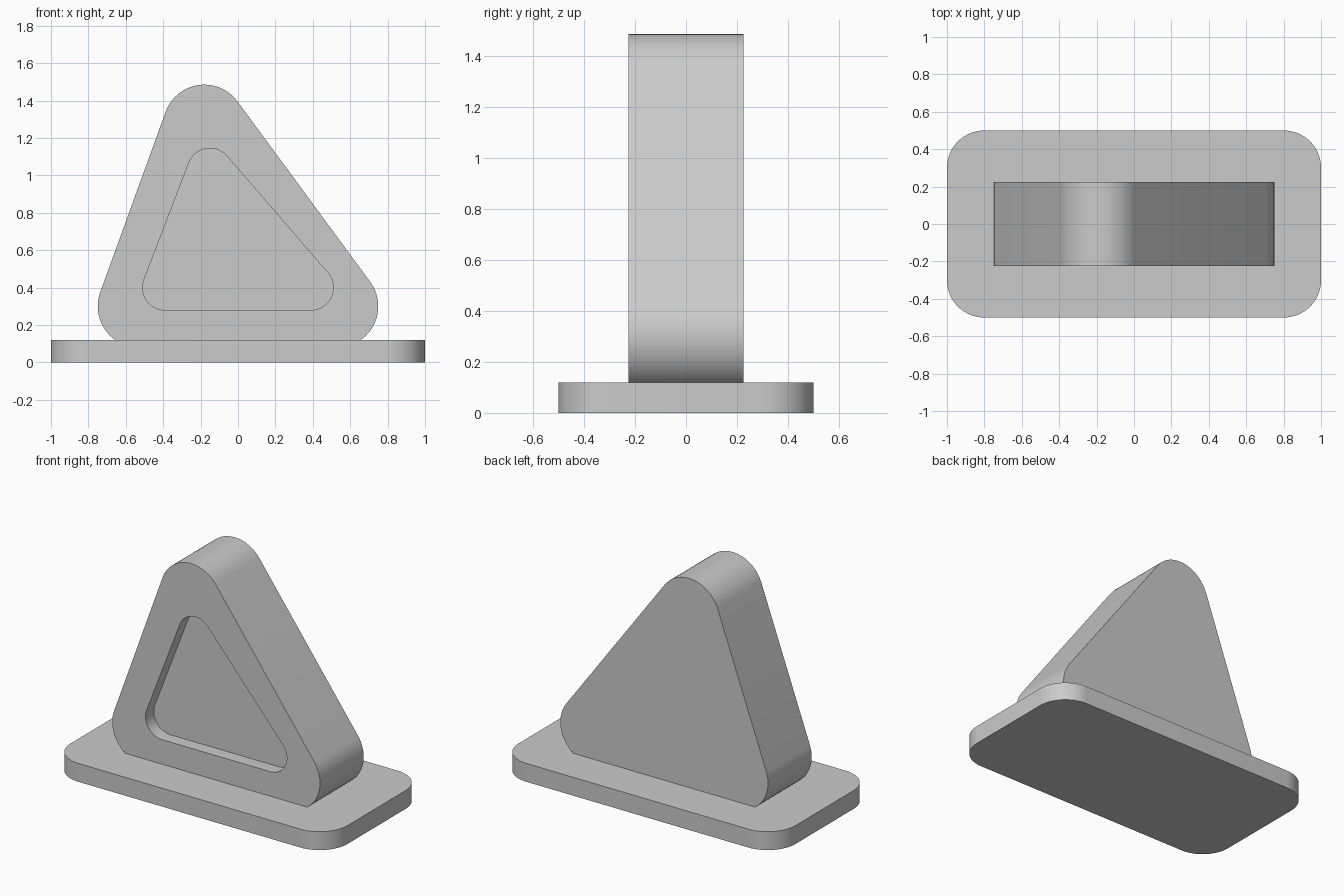
import bpy
import bmesh
import math
from mathutils import Vector

default = bpy.data.objects.get("Cube")
if default:
    bpy.data.objects.remove(default, do_unlink=True)

grey = bpy.data.materials.new("plain grey")
grey.use_nodes = True
colour = (0.6, 0.6, 0.6, 1)
grey.diffuse_color = colour
grey.node_tree.nodes["Principled BSDF"].inputs["Base Color"].default_value = colour


def rounded_outline(centres, radius, steps=20):
    """Outline around equal circles at counter-clockwise centres."""
    pts = [Vector(c) for c in centres]
    outline = []
    for i, c in enumerate(pts):
        into, out = c - pts[i - 1], pts[(i + 1) % len(pts)] - c
        start = math.atan2(-into.x, into.y)
        turn = (math.atan2(-out.x, out.y) - start) % math.tau
        for k in range(steps + 1):
            # Outward normal of a counter-clockwise edge is (dy, -dx)
            a = start + turn * k / steps
            outline.append(c + radius * Vector((math.cos(a), math.sin(a))))
    return outline


def loft(name, rings):
    """Bridge successive rings of points and cap both ends."""
    bm = bmesh.new()
    loops = [[bm.verts.new(p) for p in ring] for ring in rings]
    count = len(loops[0])
    for a, b in zip(loops, loops[1:]):
        for i in range(count):
            j = (i + 1) % count
            bm.faces.new((a[i], a[j], b[j], b[i]))
    bm.faces.new(loops[0][::-1])
    bm.faces.new(loops[-1])
    bmesh.ops.recalc_face_normals(bm, faces=bm.faces)
    mesh = bpy.data.meshes.new(name)
    bm.to_mesh(mesh)
    bm.free()
    mesh.materials.append(grey)
    obj = bpy.data.objects.new(name, mesh)
    bpy.context.collection.objects.link(obj)
    bpy.ops.object.select_all(action="DESELECT")
    obj.select_set(True)
    bpy.context.view_layer.objects.active = obj
    bpy.ops.object.shade_smooth_by_angle(angle=math.radians(30))
    return obj


# Rounded base slab
slab = rounded_outline([(-0.8, -0.3), (0.8, -0.3), (0.8, 0.3), (-0.8, 0.3)], 0.2)
loft("base_slab", [[(p.x, p.y, z) for p in slab] for z in (0, 0.12)])

# Leaning triangular block with a shallow recess in its front
outer = rounded_outline([(-0.53, 0.3), (0.53, 0.3), (-0.18, 1.265)], 0.22)
inner = rounded_outline([(-0.39, 0.4), (0.39, 0.4), (-0.15, 1.025)], 0.12)
half_depth, recess = 0.225, 0.085
sections = [(outer, half_depth), (outer, -half_depth),
            (inner, -half_depth), (inner, -half_depth + recess)]
loft("triangle_block", [[(p.x, y, p.y) for p in ring] for ring, y in sections])
